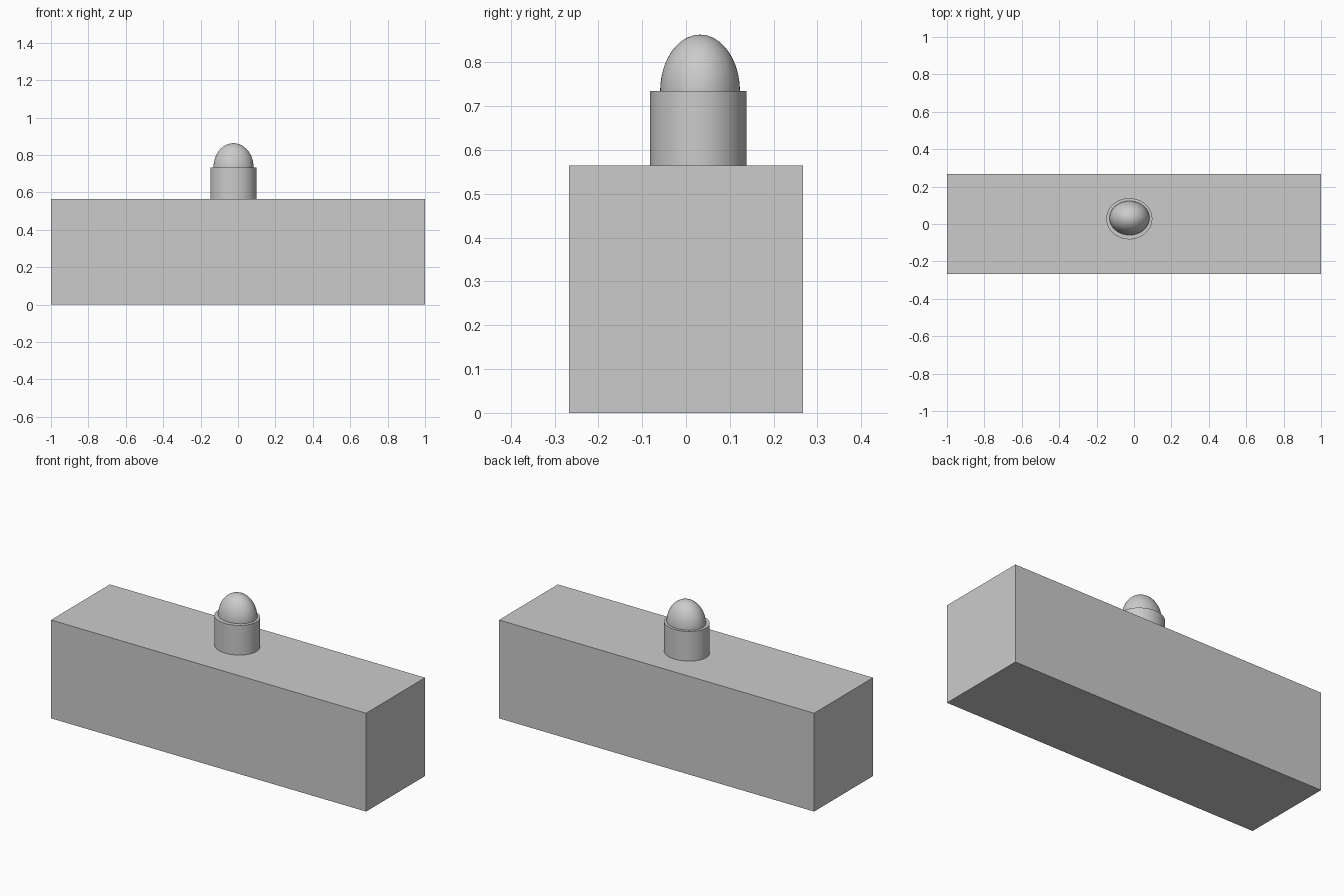
import bpy
import math

if "Cube" in bpy.data.objects:
    bpy.data.objects.remove(bpy.data.objects["Cube"])


def finish(name, scale, smooth=False):
    ob = bpy.context.object
    ob.name = name
    ob.scale = scale
    bpy.ops.object.transform_apply(location=False, rotation=False, scale=True)
    if smooth:
        bpy.ops.object.shade_smooth_by_angle(angle=math.radians(35))
    return ob


BLOCK_TOP = 0.564
COLLAR_TOP = 0.734
DOME_TOP = 0.863

# long rectangular block
bpy.ops.mesh.primitive_cube_add(size=1, location=(0, 0, BLOCK_TOP / 2))
finish("base_block", (2, 0.534, BLOCK_TOP))

# slightly oval collar standing on the block
bpy.ops.mesh.primitive_cylinder_add(
    vertices=64, radius=1, depth=1,
    location=(-0.025, 0.028, (BLOCK_TOP + COLLAR_TOP) / 2))
finish("collar", (0.123, 0.11, COLLAR_TOP - BLOCK_TOP), True)

# egg-shaped dome, lower half seated inside the collar
bpy.ops.mesh.primitive_uv_sphere_add(
    segments=64, ring_count=32, radius=1, location=(-0.024, 0.032, COLLAR_TOP))
finish("dome", (0.107, 0.091, DOME_TOP - COLLAR_TOP), True)
